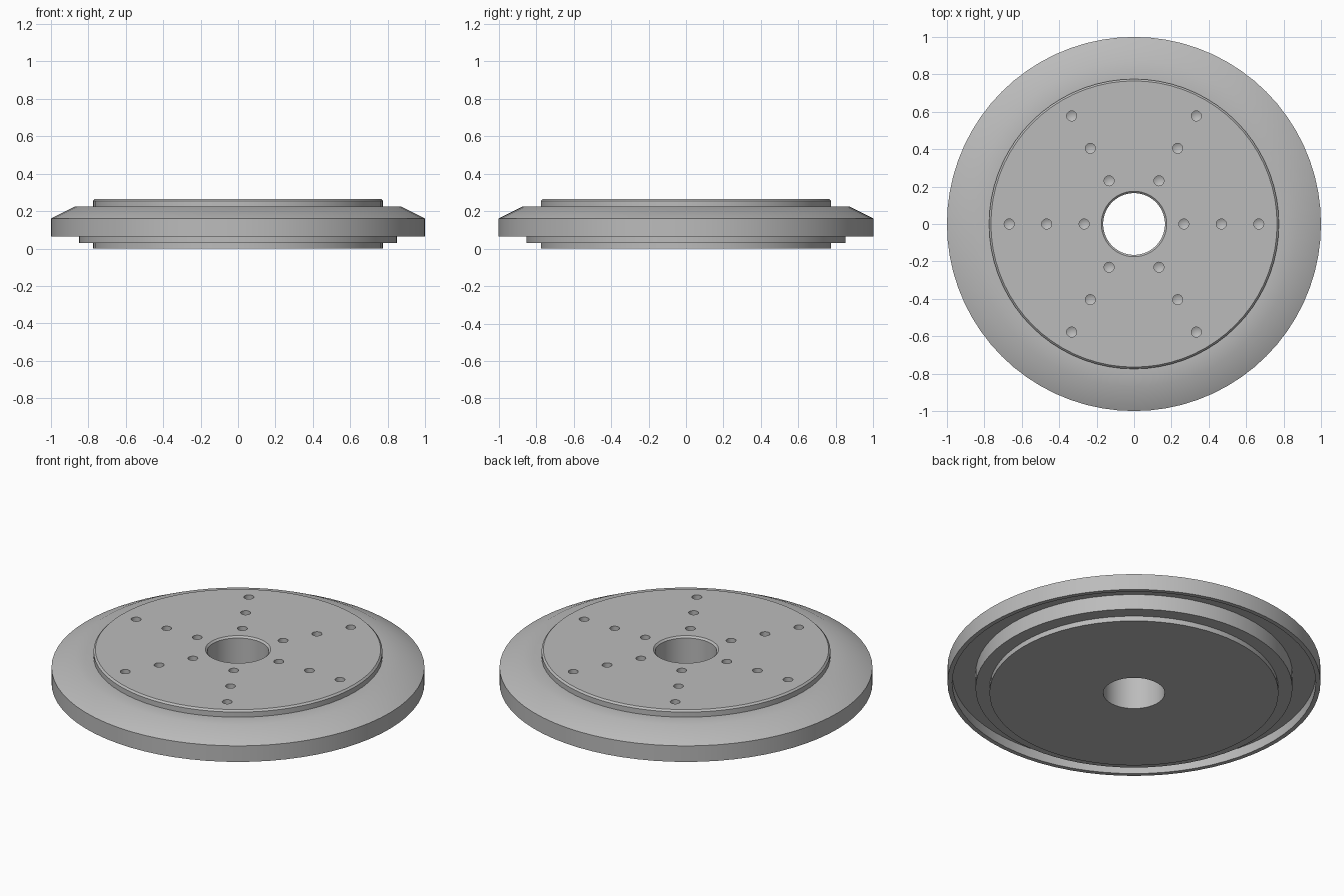
import bpy
import bmesh
from math import cos, sin, pi, radians

cube = bpy.data.objects.get("Cube")
if cube:
    bpy.data.objects.remove(cube, do_unlink=True)

# Plain machined grey
grey = bpy.data.materials.new("machined grey")
grey.use_nodes = True
colour = (0.5, 0.5, 0.5, 1)
grey.diffuse_color = colour
grey.node_tree.nodes["Principled BSDF"].inputs["Base Color"].default_value = colour


def lathe(bm, profile, steps, centre=(0, 0), closed=True):
    """Revolve (radius, height) points about a vertical axis; radius 0 is a pole."""
    cx, cy = centre
    rings = []
    for r, z in profile:
        n = steps if r else 1
        rings.append([bm.verts.new((cx + r * cos(2 * pi * i / n),
                                    cy + r * sin(2 * pi * i / n), z)) for i in range(n)])
    pairs = list(zip(rings, rings[1:]))
    if closed:
        pairs.append((rings[-1], rings[0]))
    for a, b in pairs:
        for i in range(steps):
            j = (i + 1) % steps
            corners = [a[i % len(a)], a[j % len(a)], b[j % len(b)], b[i % len(b)]]
            bm.faces.new(list(dict.fromkeys(corners)))


def make_object(name, bm):
    bmesh.ops.recalc_face_normals(bm, faces=bm.faces)
    mesh = bpy.data.meshes.new(name)
    bm.to_mesh(mesh)
    bm.free()
    mesh.materials.append(grey)
    obj = bpy.data.objects.new(name, mesh)
    bpy.context.collection.objects.link(obj)
    return obj


# Flanged disc: bore, stepped base, undercut rim, sloped shoulder, raised hub
profile = [
    (0.165, 0), (0.775, 0), (0.775, 0.03), (0.85, 0.03), (0.85, 0.12),
    (0.975, 0.12), (0.975, 0.065), (1, 0.065), (1, 0.16), (0.87, 0.225),
    (0.775, 0.225), (0.775, 0.255), (0.765, 0.265), (0.175, 0.265), (0.165, 0.255),
]
bm = bmesh.new()
lathe(bm, profile, 72)
disc = make_object("flanged_disc", bm)

# Blind drilled holes: six spokes of three, with conical bottoms
bm = bmesh.new()
for spoke in range(6):
    a = radians(60 * spoke)
    for r in (0.267, 0.467, 0.667):
        lathe(bm, [(0, 0.3), (0.027, 0.3), (0.027, 0.205), (0, 0.19)], 16,
              (r * cos(a), r * sin(a)), closed=False)
drills = make_object("hole_cutter", bm)
drills.hide_render = True

cut = disc.modifiers.new("holes", "BOOLEAN")
cut.operation = "DIFFERENCE"
cut.solver = "EXACT"
cut.object = drills

bpy.ops.object.select_all(action="DESELECT")
disc.select_set(True)
bpy.context.view_layer.objects.active = disc
bpy.ops.object.modifier_apply(modifier=cut.name)
bpy.data.objects.remove(drills, do_unlink=True)
bpy.ops.object.shade_smooth_by_angle(angle=radians(30))
